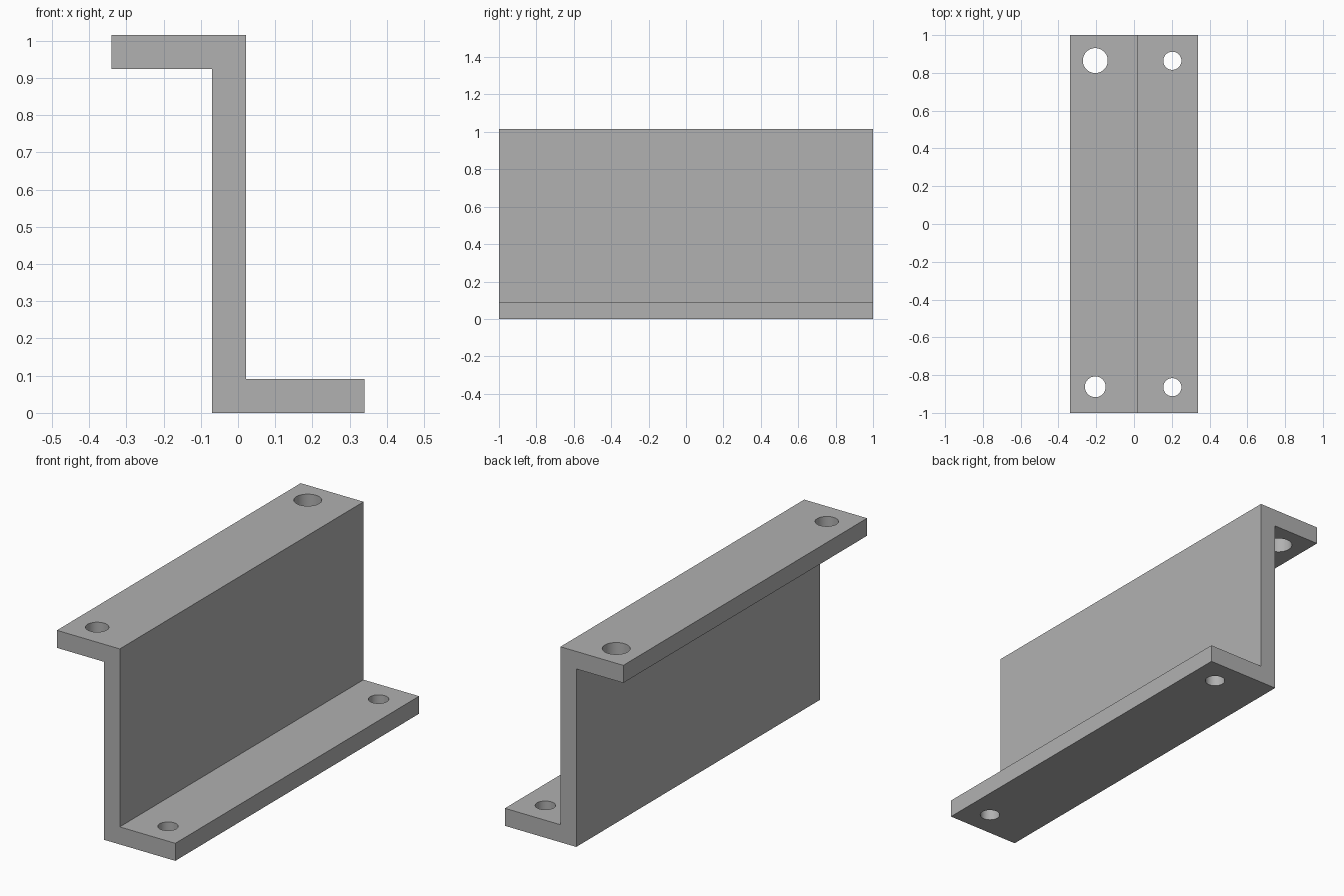
import bpy, bmesh, math

default = bpy.data.objects.get("Cube")
if default:
    bpy.data.objects.remove(default, do_unlink=True)

# Material
grey = bpy.data.materials.new("plain grey")
grey.use_nodes = True
colour = (0.44, 0.44, 0.44, 1)
grey.diffuse_color = colour
grey.node_tree.nodes["Principled BSDF"].inputs["Base Color"].default_value = colour

HALF_WIDTH, HEIGHT, THICK = 0.34, 1.015, 0.091
WEB_LEFT = 0.021
WEB_RIGHT = WEB_LEFT - THICK

# Z-shaped profile, extruded along the length
profile = [
    (WEB_RIGHT, 0), (HALF_WIDTH, 0), (HALF_WIDTH, THICK), (WEB_LEFT, THICK),
    (WEB_LEFT, HEIGHT), (-HALF_WIDTH, HEIGHT), (-HALF_WIDTH, HEIGHT - THICK),
    (WEB_RIGHT, HEIGHT - THICK),
]
bm = bmesh.new()
face = bm.faces.new([bm.verts.new((x, -1, z)) for x, z in profile])
result = bmesh.ops.extrude_face_region(bm, geom=[face])
new_verts = [g for g in result["geom"] if isinstance(g, bmesh.types.BMVert)]
bmesh.ops.translate(bm, verts=new_verts, vec=(0, 2, 0))
bmesh.ops.recalc_face_normals(bm, faces=bm.faces[:])
mesh = bpy.data.meshes.new("z_bracket")
bm.to_mesh(mesh)
bm.free()
bracket = bpy.data.objects.new("z_bracket", mesh)
bpy.context.collection.objects.link(bracket)
mesh.materials.append(grey)


def drill(name, x, y, z, radius):
    """Cut a vertical hole through the flange centred at height z."""
    bpy.ops.mesh.primitive_cylinder_add(vertices=48, radius=radius, depth=THICK * 2,
                                        location=(x, y, z))
    cutter = bpy.context.object
    cutter.name = name
    cutter.hide_render = True
    cutter.data.materials.append(grey)
    cut = bracket.modifiers.new(name, 'BOOLEAN')
    cut.operation = 'DIFFERENCE'
    cut.solver = 'EXACT'
    cut.object = cutter
    bpy.context.view_layer.objects.active = bracket
    bpy.ops.object.modifier_apply(modifier=cut.name)
    bpy.data.objects.remove(cutter, do_unlink=True)


# Mounting holes: two in the top flange, two in the bottom flange
top, bottom = HEIGHT - THICK / 2, THICK / 2
drill("top_back_hole", -0.205, 0.865, top, 0.066)
drill("top_front_hole", -0.205, -0.862, top, 0.055)
for side in (-1, 1):
    drill("bottom_hole", 0.203, 0.864 * side, bottom, 0.048)

# Smooth hole walls, sharp edges elsewhere
bpy.ops.object.select_all(action='DESELECT')
bracket.select_set(True)
bpy.context.view_layer.objects.active = bracket
bpy.ops.object.shade_smooth_by_angle(angle=math.radians(30))
